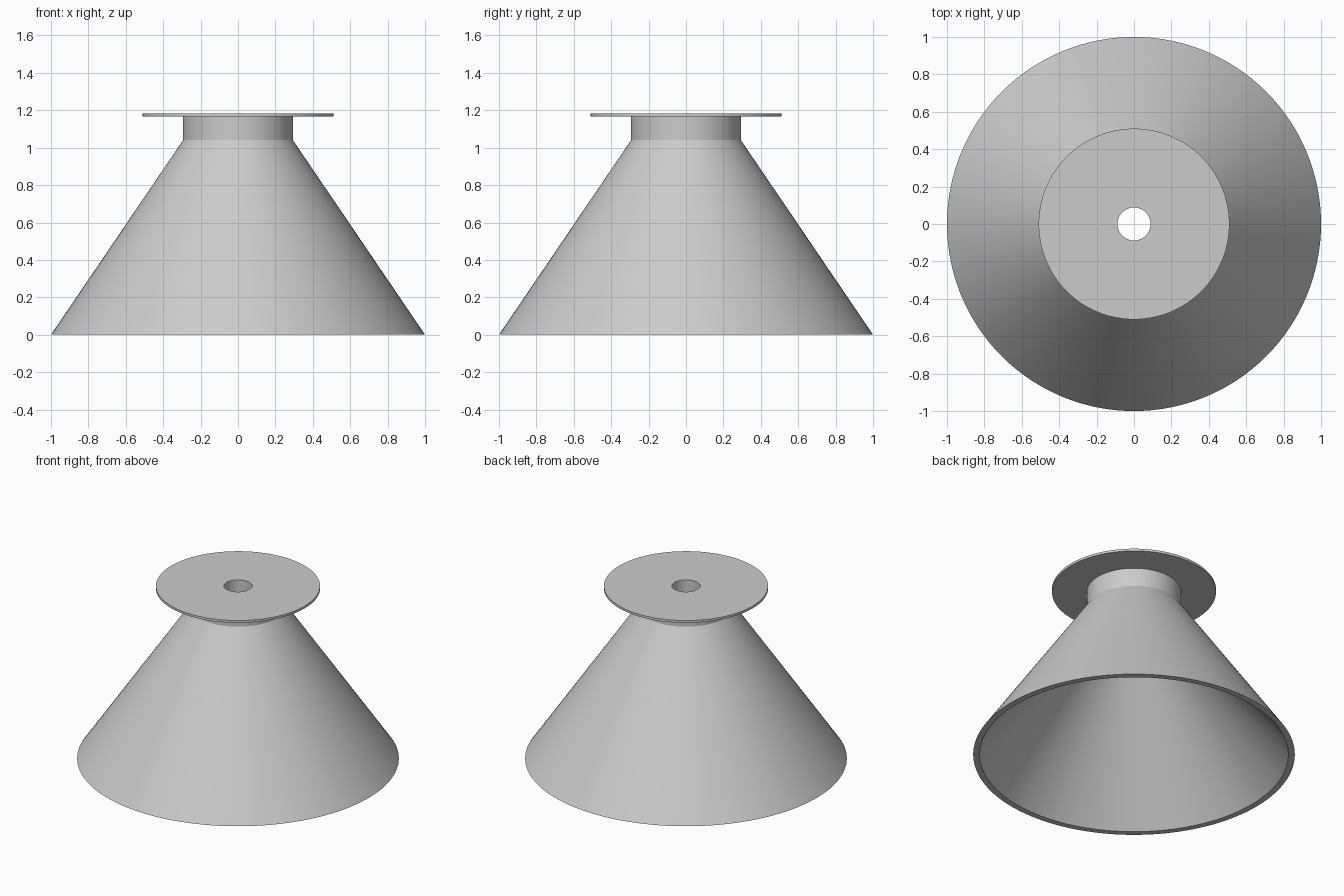
import bpy
import bmesh
from math import cos, sin, tau, radians

if "Cube" in bpy.data.objects:
    bpy.data.objects.remove(bpy.data.objects["Cube"])

SEGMENTS = 128

# Single plain grey
grey = bpy.data.materials.new("light grey")
grey.use_nodes = True
colour = (0.6, 0.6, 0.6, 1)
grey.diffuse_color = colour
grey.node_tree.nodes["Principled BSDF"].inputs["Base Color"].default_value = colour


def lathe(name, profile):
    """Turn a closed (radius, height) profile around the z axis."""
    bm = bmesh.new()
    rings = [[bm.verts.new((r * cos(tau * i / SEGMENTS), r * sin(tau * i / SEGMENTS), z))
              for i in range(SEGMENTS)] for r, z in profile]
    for k, ring in enumerate(rings):
        above = rings[(k + 1) % len(rings)]
        for i in range(SEGMENTS):
            j = (i + 1) % SEGMENTS
            bm.faces.new((ring[i], ring[j], above[j], above[i]))
    bmesh.ops.recalc_face_normals(bm, faces=bm.faces)
    mesh = bpy.data.meshes.new(name)
    bm.to_mesh(mesh)
    bm.free()
    mesh.materials.append(grey)
    obj = bpy.data.objects.new(name, mesh)
    bpy.context.collection.objects.link(obj)
    bpy.ops.object.select_all(action="DESELECT")
    obj.select_set(True)
    bpy.context.view_layer.objects.active = obj
    bpy.ops.object.shade_smooth_by_angle(angle=radians(25))
    return obj


# Hollow flared cone, open below, narrowing to a straight bore through neck and flange
lathe("funnel_with_flange", [
    (1.0, 0), (0.294, 1.04), (0.294, 1.167), (0.51, 1.167), (0.51, 1.183),
    (0.088, 1.183), (0.088, 1.04), (0.96, 0),
])
